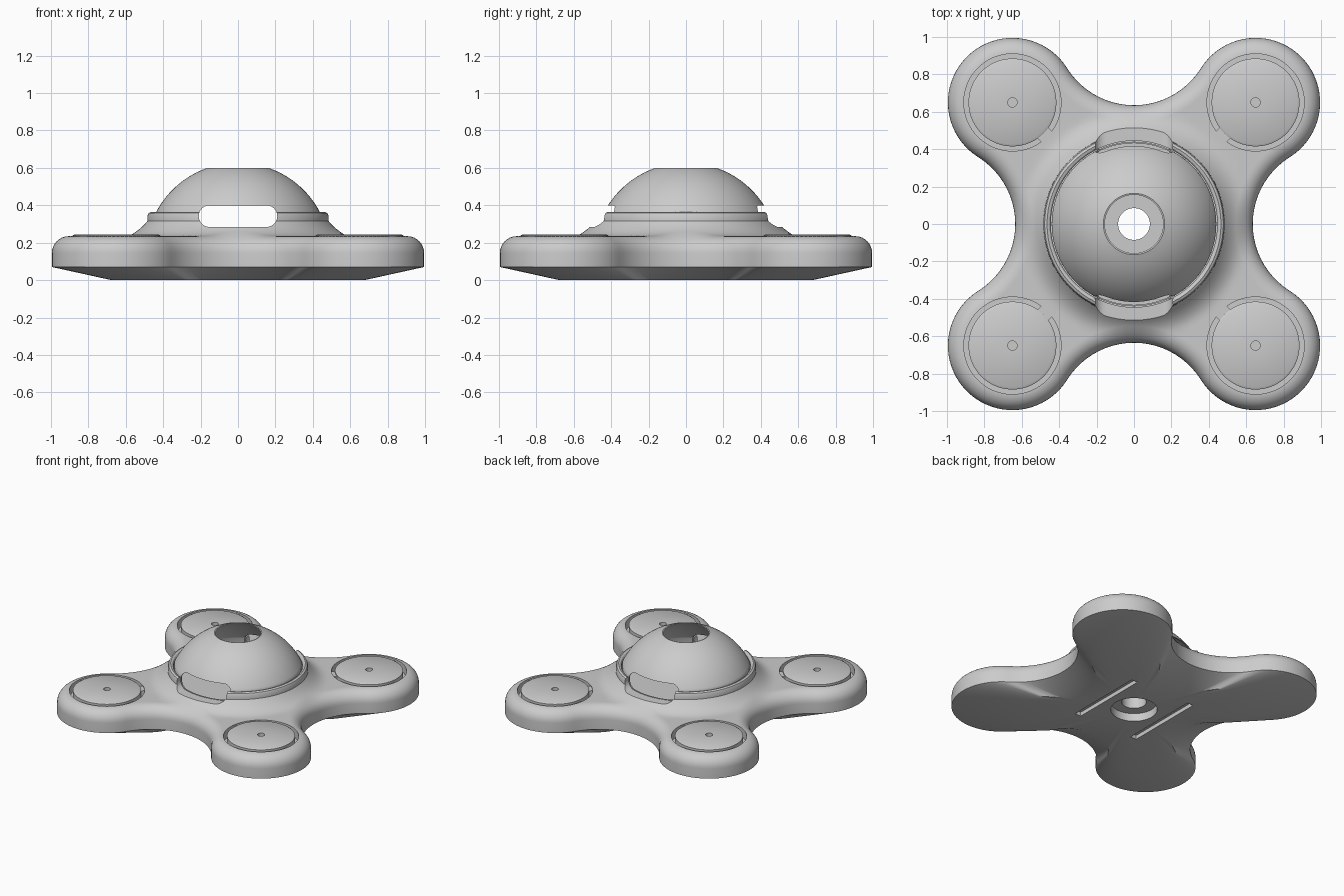
import bpy, bmesh
from math import sin, cos, pi, atan2, hypot, sqrt, radians
from mathutils import Matrix

if "Cube" in bpy.data.objects:
    bpy.data.objects.remove(bpy.data.objects["Cube"])

grey = bpy.data.materials.new("light_grey")
grey.use_nodes = True
colour = (0.6, 0.6, 0.6, 1)
grey.diffuse_color = colour
grey.node_tree.nodes["Principled BSDF"].inputs["Base Color"].default_value = colour

LOBE, LOBE_R, WAIST = 0.65, 0.345, 0.635      # arm pod centre, radius, waist distance
FILLET = (LOBE**2 + (LOBE - WAIST)**2 - LOBE_R**2) / (2 * (LOBE_R + LOBE - WAIST))
FY = WAIST + FILLET                            # centre of the concave arc


def finish(bm, name):
    bmesh.ops.recalc_face_normals(bm, faces=bm.faces)
    me = bpy.data.meshes.new(name)
    bm.to_mesh(me)
    bm.free()
    me.materials.append(grey)
    ob = bpy.data.objects.new(name, me)
    bpy.context.collection.objects.link(ob)
    return ob


def loft(name, rings, closed=True):
    """Skin equal-length rings; a closed loft also joins last to first."""
    bm = bmesh.new()
    loops = [[bm.verts.new(p) for p in ring] for ring in rings]
    n = len(loops[0])
    pairs = list(zip(loops, loops[1:])) + ([(loops[-1], loops[0])] if closed else [])
    for a, b in pairs:
        for i in range(n):
            j = (i + 1) % n
            bm.faces.new((a[i], a[j], b[j], b[i]))
    if not closed:
        bm.faces.new(loops[0])
        bm.faces.new(loops[-1])
    return finish(bm, name)


def lathe(name, profile, closed=True, segs=96, at=(0, 0)):
    rings = [[(at[0] + r * cos(2 * pi * i / segs), at[1] + r * sin(2 * pi * i / segs), z)
              for i in range(segs)] for r, z in profile]
    return loft(name, rings, closed)


def box(name, centre, size, turn=0):
    bm = bmesh.new()
    bmesh.ops.create_cube(bm, size=1, matrix=Matrix.Translation(centre)
                          @ Matrix.Rotation(turn, 4, 'Z') @ Matrix.Diagonal((*size, 1)))
    return finish(bm, name)


def cut(ob, cutter):
    mod = ob.modifiers.new("cut", 'BOOLEAN')
    mod.operation, mod.solver, mod.object = 'DIFFERENCE', 'EXACT', cutter
    bpy.context.view_layer.objects.active = ob
    bpy.ops.object.modifier_apply(modifier=mod.name)


def smooth(ob, angle=32):
    bpy.ops.object.select_all(action='DESELECT')
    ob.select_set(True)
    bpy.context.view_layer.objects.active = ob
    bpy.ops.object.shade_smooth_by_angle(angle=radians(angle))


def outline(d=0, lobe_n=40, arc_n=22):
    """Four-armed plan, inset by d."""
    a = atan2(FY - LOBE, LOBE)
    pts = []
    for k in range(4):
        quarter = []
        start, end = a - pi / 2, pi - a
        start = -pi / 2 + a
        for i in range(lobe_n + 1):
            t = start + (end - start) * i / lobe_n
            quarter.append((LOBE + (LOBE_R - d) * cos(t), LOBE + (LOBE_R - d) * sin(t)))
        for i in range(1, arc_n):
            t = -a - (pi - 2 * a) * i / arc_n
            quarter.append(((FILLET + d) * cos(t), FY + (FILLET + d) * sin(t)))
        c, s = round(cos(k * pi / 2)), round(sin(k * pi / 2))
        pts += [(c * x - s * y, s * x + c * y) for x, y in quarter]
    return pts


def swell(x, y):
    """Concave rise of the skin towards the hub."""
    return 0.08 * (max(0, 0.62 - hypot(x, y)) / 0.135) ** 2


# Body: one closed skin from underside, round the rim, over the hub and down the bore
edge, ROUND = outline(), 0.09
inner = outline(ROUND)
angles = [atan2(y, x) for x, y in inner]


def circle(r, z):
    return [(r * cos(t), r * sin(t), z) for t in angles]


rings = [[(0.68 * x, 0.68 * y, 0) for x, y in edge], [(x, y, 0.07) for x, y in edge]]
for i in range(9):
    t = pi / 2 * i / 8
    rings.append([(x, y, 0.145 + ROUND * sin(t) + swell(x, y))
                  for x, y in outline(ROUND * (1 - cos(t)))])
HUB = 0.485
for i in range(1, 25):
    f = 1 - (1 - i / 24) ** 1.5
    ring = []
    for (x, y), t in zip(inner, angles):
        px, py = x + (HUB * cos(t) - x) * f, y + (HUB * sin(t) - y) * f
        ring.append((px, py, 0.235 + swell(px, py)))
    rings.append(ring)
for r, z in [(0.484, 0.345), (0.478, 0.358), (0.465, 0.365), (0.452, 0.36), (0.445, 0.35),
             (0.445, 0.275), (0.085, 0.275), (0.085, 0.06), (0.16, 0.06), (0.16, 0)]:
    rings.append(circle(r, z))
body = loft("body", rings)

# Dome: thin spherical shell with an open top
SPHERE_Z, SPHERE_R = 0.133, 0.495
outer = [(0.44, 0.276)]
for i in range(21):
    z = 0.36 + 0.24 * i / 20
    outer.append((sqrt(SPHERE_R**2 - (z - SPHERE_Z)**2), z))
dome = lathe("dome", outer + [(r - 0.008, z - 0.002 * (z > 0.3)) for r, z in reversed(outer)])

# Window: rounded slot through hub and dome, front to back
half, low, high = 0.21, 0.284, 0.4
rad = (high - low) / 2
slot = []
for side in (1, -1):
    for i in range(13):
        t = -pi / 2 + pi * i / 12
        slot.append((side * (half - rad + rad * cos(t)), low + rad + side * rad * sin(t)))
slot_cutter = loft("window_cutter", [[(x, y, z) for x, z in slot] for y in (-0.9, 0.9)], False)
cutters = [slot_cutter]
cut(dome, slot_cutter)
cut(body, slot_cutter)

# Underside grooves
for side in (1, -1):
    groove = box("groove_cutter", (0.25 * side, 0, 0), (0.05, 0.61, 0.06))
    cut(body, groove)
    cutters.append(groove)

# Arm pods: round pocket, capped disc and small tab
for sx, nx in ((1, "left"), (-1, "right")):
    for sy, ny in ((-1, "front"), (1, "back")):
        at = (sx * LOBE, sy * LOBE)
        pocket = lathe("pocket_cutter", [(0.26, 0.17), (0.26, 0.4)], False, 72, at)
        cut(body, pocket)
        cutters.append(pocket)
        disc = lathe(f"{ny}_{nx}_disc", [(0.025, 0.2), (0.025, 0.245), (0.223, 0.245),
                     (0.235, 0.238), (0.235, 0.165), (0.1, 0.165), (0.1, 0.2)][::-1][2:],
                     False, 72, at)
        smooth(disc)
        off = 0.247 / sqrt(2)
        box(f"{ny}_{nx}_tab", (at[0] - sx * off, at[1] - sy * off, 0.195),
            (0.03, 0.08, 0.07), atan2(sy, sx))

for ob in cutters:
    bpy.data.objects.remove(ob)
smooth(body)
smooth(dome)
